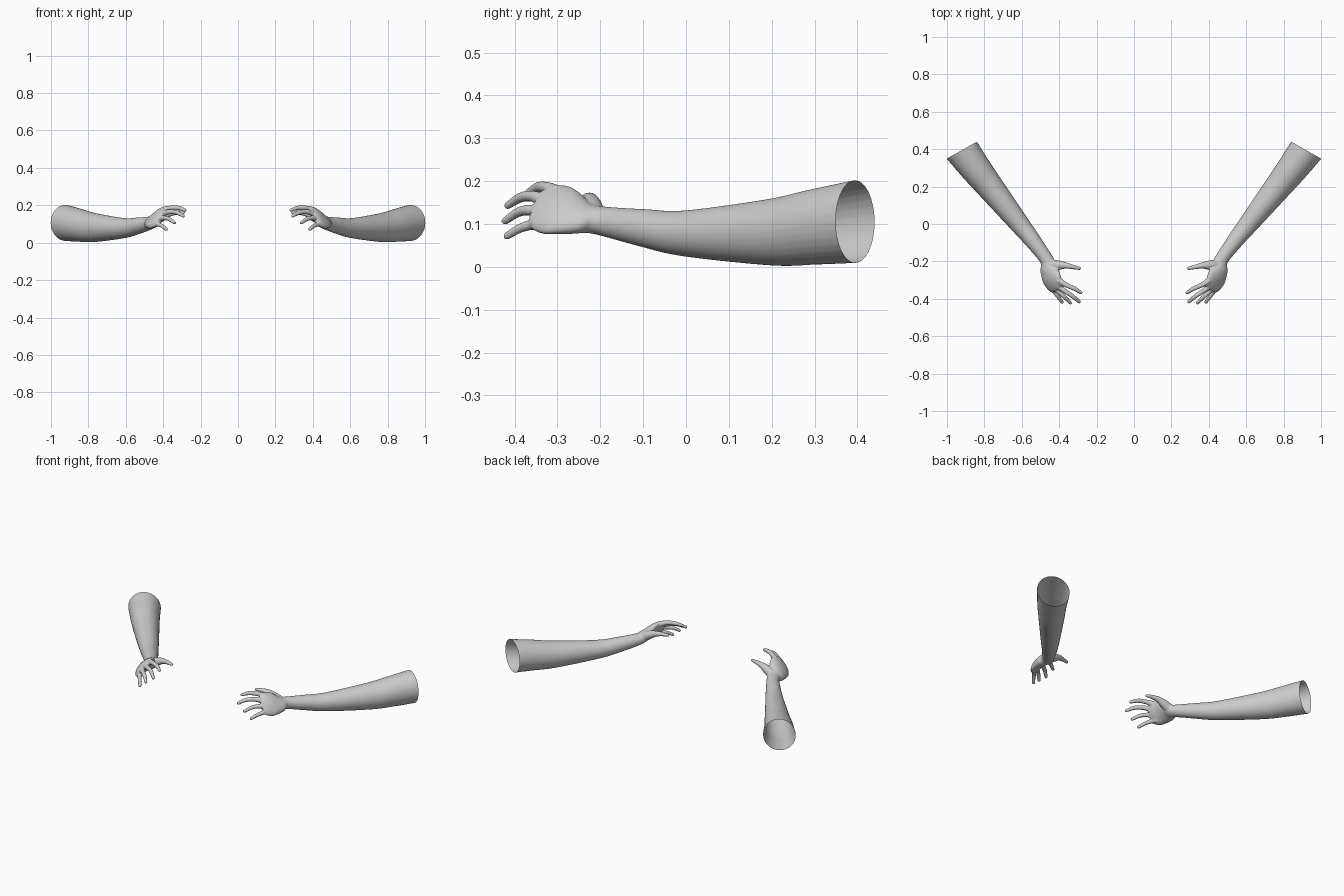
import bpy, bmesh, math
from mathutils import Vector

if "Cube" in bpy.data.objects:
    bpy.data.objects.remove(bpy.data.objects["Cube"])

# Single clay colour
clay = bpy.data.materials.new("clay_grey")
clay.use_nodes = True
clay.diffuse_color = (0.6, 0.6, 0.6, 1)
clay.node_tree.nodes["Principled BSDF"].inputs["Base Color"].default_value = (0.6, 0.6, 0.6, 1)


def spline(rows, steps):
    """Catmull-Rom interpolation of rows of numbers."""
    ext = [[2 * a - b for a, b in zip(rows[0], rows[1])]] + rows
    ext.append([2 * a - b for a, b in zip(rows[-1], rows[-2])])
    out = []
    for k in range(1, len(ext) - 2):
        for i in range(steps):
            t = i / steps
            out.append([b + 0.5 * t * (c - a + t * (2*a - 5*b + 4*c - d + t * (3*(b - c) + d - a)))
                        for a, b, c, d in zip(*ext[k - 1:k + 3])])
    return out + [rows[-1]]


def loft(bm, sections, sides=32, steps=8):
    """Closed loft of ellipses: x, y, z, half width, half height, tilt."""
    rows = spline(sections, steps)
    pts = [Vector(r[:3]) for r in rows]
    rings = []
    for i, (p, r) in enumerate(zip(pts, rows)):
        along = (pts[min(i + 1, len(pts) - 1)] - pts[max(i - 1, 0)]).normalized()
        side = along.cross(Vector((0, 0, 1))).normalized()
        up = side.cross(along)
        t = math.radians(r[5])
        wide = side * math.cos(t) + up * math.sin(t)
        thick = up * math.cos(t) - side * math.sin(t)
        ring = []
        for j in range(sides):
            a = math.tau * j / sides
            ring.append(bm.verts.new(p + wide * r[3] * math.cos(a) + thick * r[4] * math.sin(a)))
        rings.append(ring)
    faces = [bm.faces.new(rings[0]), bm.faces.new(rings[-1])]
    for a, b in zip(rings, rings[1:]):
        for j in range(sides):
            n = (j + 1) % sides
            faces.append(bm.faces.new((a[j], a[n], b[n], b[j])))
    bmesh.ops.recalc_face_normals(bm, faces=faces)


def finger(bm, joints):
    """Tapered round tube with a ball tip: x, y, z, radius."""
    loft(bm, [[x, y, z, r, r, 0] for x, y, z, r in joints], 16, 6)
    x, y, z, r = joints[-1]
    ball = bmesh.ops.create_uvsphere(bm, u_segments=16, v_segments=10, radius=r)
    bmesh.ops.translate(bm, verts=ball["verts"], vec=(x, y, z))


bm = bmesh.new()

# Forearm, wrist and tilted palm
loft(bm, [
    [.97, .46, .113, .096, .10, 0],
    [.92, .395, .105, .092, .096, 0],
    [.85, .30, .093, .083, .088, 0],
    [.771, .20, .081, .073, .078, 0],
    [.612, 0, .078, .053, .054, 0],
    [.533, -.10, .091, .043, .044, 0],
    [.465, -.195, .107, .037, .034, 8],
    [.453, -.25, .118, .056, .031, 38],
    [.438, -.295, .131, .071, .027, 49],
    [.42, -.33, .136, .065, .023, 52],
    [.408, -.35, .137, .05, .016, 52]])

# Thumb, then index to little finger
for joints in (
    [(.45, -.215, .115, .028), (.405, -.22, .14, .025), (.365, -.222, .156, .017),
     (.325, -.23, .161, .012), (.292, -.237, .160, .009)],
    [(.405, -.30, .173, .018), (.365, -.325, .185, .0135), (.32, -.345, .186, .012), (.284, -.367, .174, .009)],
    [(.415, -.325, .15, .018), (.375, -.355, .164, .0135), (.33, -.385, .162, .012), (.293, -.416, .143, .009)],
    [(.43, -.33, .123, .018), (.405, -.36, .132, .0135), (.372, -.39, .128, .0115), (.34, -.422, .107, .009)],
    [(.445, -.325, .098, .017), (.43, -.355, .099, .013), (.407, -.387, .09, .011), (.384, -.418, .072, .009)],
):
    finger(bm, joints)

mesh = bpy.data.meshes.new("left_arm")
bm.to_mesh(mesh)
bm.free()
left = bpy.data.objects.new("left_arm", mesh)
bpy.context.collection.objects.link(left)

# Blend the pieces into one skin
remesh = left.modifiers.new("Blend", 'REMESH')
remesh.mode = 'VOXEL'
remesh.voxel_size = 0.0035
soften = left.modifiers.new("Soften", 'SMOOTH')
soften.factor = 0.5
soften.iterations = 6
skin = bpy.data.meshes.new_from_object(left.evaluated_get(bpy.context.evaluated_depsgraph_get()))
left.modifiers.clear()

# Slice off the elbow end to leave an open shell
bm = bmesh.new()
bm.from_mesh(skin)
bmesh.ops.bisect_plane(bm, geom=bm.verts[:] + bm.edges[:] + bm.faces[:],
                       plane_co=(.92, .395, .105), plane_no=(.49, .87, 0), clear_outer=True)
for f in bm.faces:
    f.smooth = True
bm.to_mesh(skin)

# Mirrored right arm
for v in bm.verts:
    v.co.x = -v.co.x
bmesh.ops.reverse_faces(bm, faces=bm.faces[:])
mirrored = bpy.data.meshes.new("right_arm")
bm.to_mesh(mirrored)
bm.free()
left.data = skin
right = bpy.data.objects.new("right_arm", mirrored)
bpy.context.collection.objects.link(right)
for m in (skin, mirrored):
    m.materials.clear()
    m.materials.append(clay)
